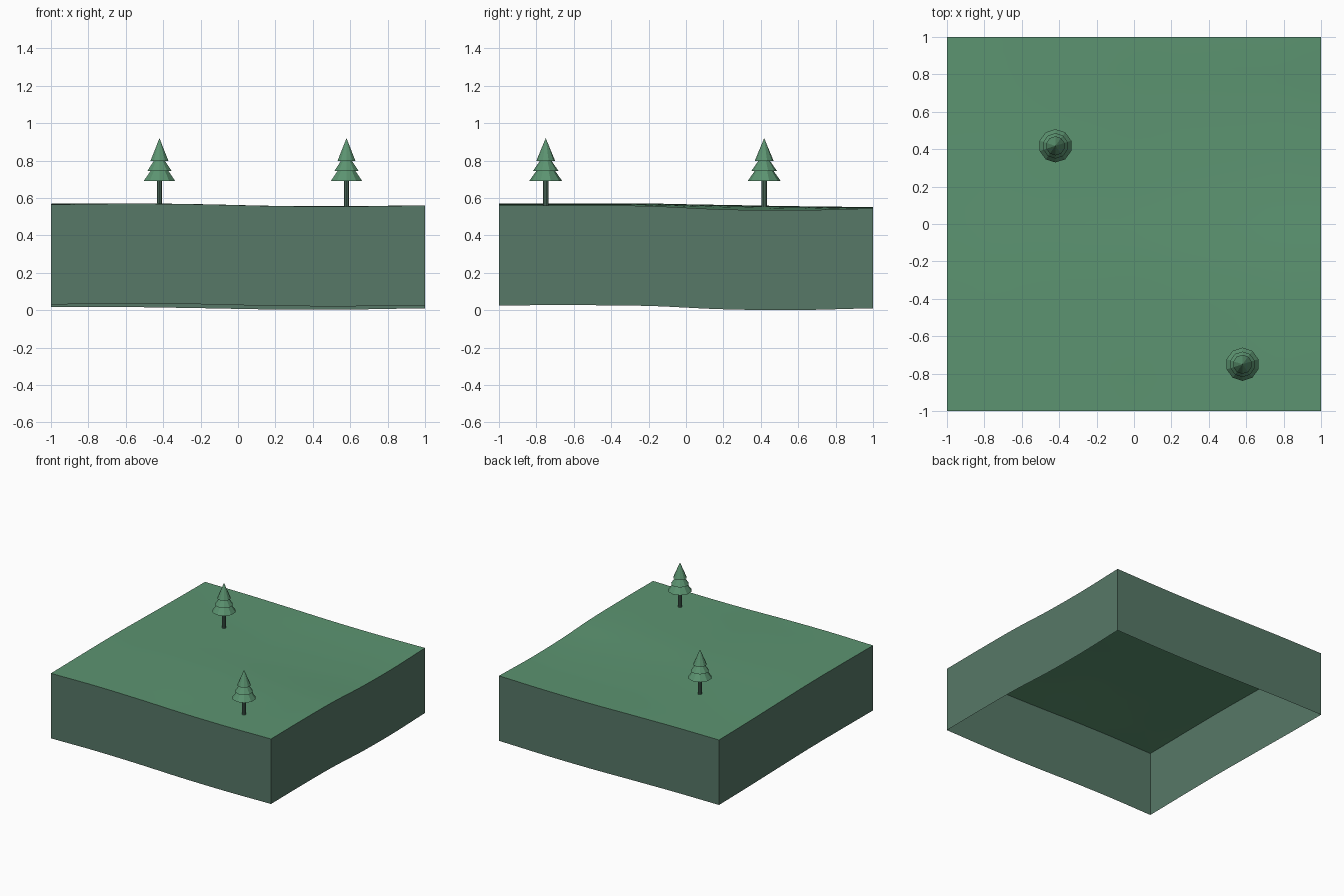
import bpy, bmesh, math
from mathutils import Matrix

cube = bpy.data.objects.get("Cube")
if cube:
    bpy.data.objects.remove(cube, do_unlink=True)


def make_material(name, rgb):
    mat = bpy.data.materials.new(name)
    mat.use_nodes = True
    mat.diffuse_color = (*rgb, 1)
    mat.node_tree.nodes["Principled BSDF"].inputs["Base Color"].default_value = (*rgb, 1)
    return mat


GREEN = make_material("leaf green", (0.107, 0.296, 0.165))
EARTH = make_material("grey green earth", (0.095, 0.188, 0.136))


def make_object(name, bm, *mats):
    mesh = bpy.data.meshes.new(name)
    bm.to_mesh(mesh)
    bm.free()
    for mat in mats:
        mesh.materials.append(mat)
    obj = bpy.data.objects.new(name, mesh)
    bpy.context.collection.objects.link(obj)
    return obj


# Edge heights at evenly spaced stations along each side of the ground
FRONT = (0.565, 0.570, 0.566, 0.557, 0.555, 0.560)
BACK = (0.552, 0.551, 0.545, 0.538, 0.538, 0.544)
LEFT = (0.565, 0.568, 0.569, 0.563, 0.556, 0.552)
RIGHT = (0.560, 0.561, 0.557, 0.539, 0.535, 0.544)
WALL = 0.534


def height_along(edge, t):
    """Smooth Catmull-Rom height at t from 0 to 1."""
    last = len(edge) - 1
    i = min(int(t * last), last - 1)
    u = t * last - i
    a, b, c, d = (edge[max(0, min(last, i + k))] for k in (-1, 0, 1, 2))
    return b + u / 2 * (c - a + u * (2*a - 5*b + 4*c - d + u * (3*(b - c) + d - a)))


def ground_height(x, y):
    """Blend the four edge profiles across the ground."""
    u, v = (x + 1) / 2, (y + 1) / 2
    across = (1 - v) * height_along(FRONT, u) + v * height_along(BACK, u)
    along = (1 - u) * height_along(LEFT, v) + u * height_along(RIGHT, v)
    corners = ((1 - v) * ((1 - u) * FRONT[0] + u * FRONT[-1])
               + v * ((1 - u) * BACK[0] + u * BACK[-1]))
    return across + along - corners


# Rolling ground with side walls that follow its rim; open underneath
bm = bmesh.new()
bmesh.ops.create_grid(bm, x_segments=24, y_segments=24, size=1)
for v in bm.verts:
    v.co.z = ground_height(v.co.x, v.co.y)
rim = [e for e in bm.edges if e.is_boundary]
walls = bmesh.ops.extrude_edge_only(bm, edges=rim)["geom"]
for item in walls:
    if isinstance(item, bmesh.types.BMVert):
        item.co.z -= WALL
    elif isinstance(item, bmesh.types.BMFace):
        item.material_index = 1
bmesh.ops.recalc_face_normals(bm, faces=bm.faces)
if sum(f.normal.z for f in bm.faces) < 0:
    bmesh.ops.reverse_faces(bm, faces=bm.faces)
ground = make_object("ground_block", bm, GREEN, EARTH)
bpy.context.view_layer.objects.active = ground
ground.select_set(True)
bpy.ops.object.shade_smooth_by_angle(angle=math.radians(30))
ground.select_set(False)

# Foliage tiers: bottom height, top height, bottom radius, top radius
TIERS = ((0.69, 0.745, 0.089, 0.05), (0.745, 0.797, 0.068, 0.032), (0.797, 0.92, 0.051, 0))


def add_cone(bm, low, high, r1, r2, sides):
    place = Matrix.Translation((0, 0, (low + high) / 2))
    bmesh.ops.create_cone(bm, cap_ends=True, segments=sides, radius1=r1,
                          radius2=r2, depth=high - low, matrix=place)


def add_tree(side, x, y):
    bm = bmesh.new()
    add_cone(bm, ground_height(x, y) - 0.01, TIERS[0][0], 0.015, 0.015, 10)
    trunk = make_object(side + "_tree_trunk", bm, EARTH)
    bm = bmesh.new()
    for tier in TIERS:
        add_cone(bm, *tier, 10)
    foliage = make_object(side + "_tree_foliage", bm, GREEN)
    for obj in (trunk, foliage):
        obj.location = (x, y, 0)


add_tree("right", -0.42, 0.418)
add_tree("left", 0.58, -0.75)
